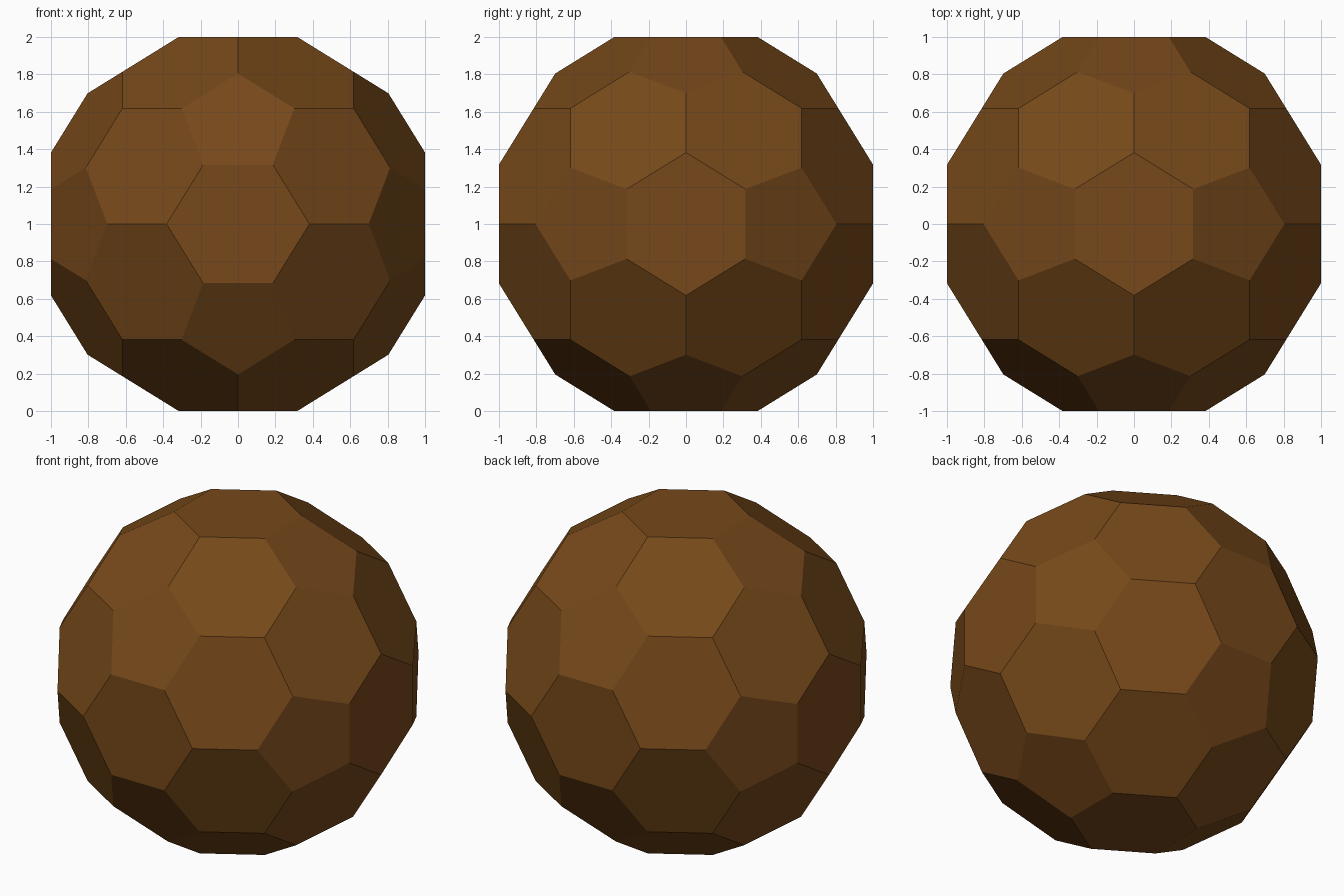
import bpy, bmesh
from itertools import product
from math import sqrt, radians
from mathutils import Vector

if "Cube" in bpy.data.objects:
    bpy.data.objects.remove(bpy.data.objects["Cube"])

# Chamfered dodecahedron: 30 equilateral hexagons and 12 pentagons
PHI = (1 + sqrt(5)) / 2
A, B = 1 / PHI, 1 / PHI ** 2
SIGNS = (-1, 1)


def cyclic(x, y, z):
    return [Vector(p) for p in ((x, y, z), (z, x, y), (y, z, x))]


# Three-sided corners (dodecahedron) and five-sided tips (icosahedron)
corners = [Vector(s) * A for s in product(SIGNS, repeat=3)]
tips = []
for s, t in product(SIGNS, repeat=2):
    corners += cyclic(s * B, t, 0)
    tips += cyclic(0, s, t * A)

# Cut each tip so that all edges are the same length
edge = (corners[0] - min(tips, key=lambda v: (v - corners[0]).length)).length
cut = 1 - 2 * B / (2 * B + edge)
cut = 1 - cut
cut = 1 - cut if cut < 0.5 else cut
keep = edge / (2 * B + edge)
points = list(corners)
for tip in tips:
    for c in sorted(corners, key=lambda v: (v - tip).length)[:5]:
        points.append(tip.lerp(c, keep))

# Hull around the points, with coplanar triangles merged into flat panels
bm = bmesh.new()
for p in points:
    bm.verts.new(p + Vector((0, 0, 1)))
bmesh.ops.convex_hull(bm, input=bm.verts[:])
bmesh.ops.dissolve_limit(bm, angle_limit=radians(2),
                         verts=bm.verts[:], edges=bm.edges[:])
bmesh.ops.recalc_face_normals(bm, faces=bm.faces[:])

mesh = bpy.data.meshes.new("faceted_ball")
bm.to_mesh(mesh)
bm.free()
ball = bpy.data.objects.new("faceted_ball", mesh)
bpy.context.collection.objects.link(ball)

# Brown colour
brown = bpy.data.materials.new("brown")
brown.diffuse_color = (0.18, 0.065, 0.01, 1)
brown.use_nodes = True
brown.node_tree.nodes["Principled BSDF"].inputs["Base Color"].default_value = brown.diffuse_color
mesh.materials.append(brown)
